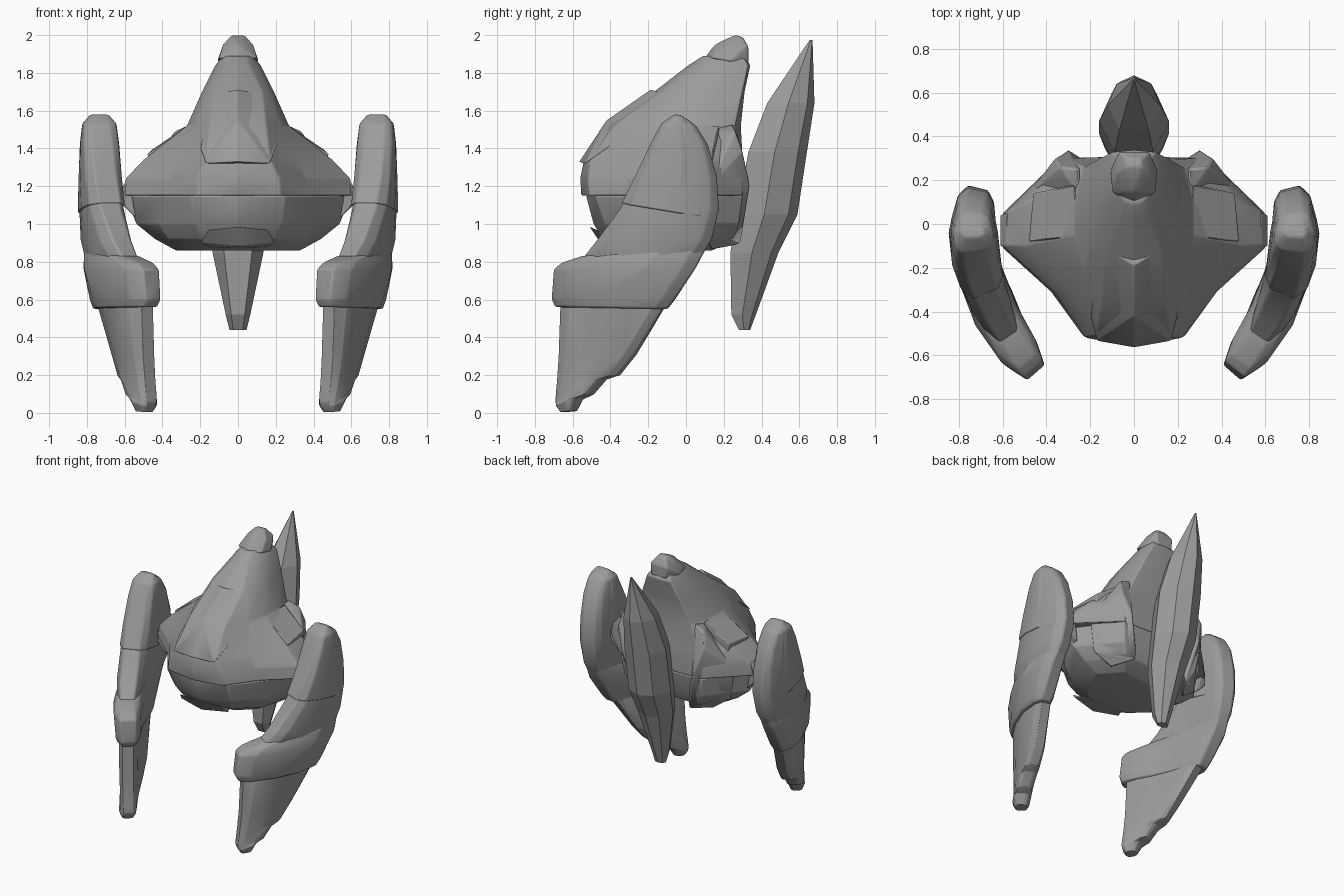
import bpy
import bmesh
import math
from mathutils import Vector

default_cube = bpy.data.objects.get("Cube")
if default_cube:
    bpy.data.objects.remove(default_cube, do_unlink=True)

grey = bpy.data.materials.new("plain grey")
grey.use_nodes = True
grey_value = (0.33, 0.33, 0.33, 1)
grey.diffuse_color = grey_value
grey.node_tree.nodes["Principled BSDF"].inputs["Base Color"].default_value = grey_value


def finish(name, bm, bevel=0.0, angle=30):
    """Turn a bmesh into a named, shaded object."""
    bmesh.ops.recalc_face_normals(bm, faces=bm.faces)
    mesh = bpy.data.meshes.new(name)
    bm.to_mesh(mesh)
    bm.free()
    mesh.materials.append(grey)
    obj = bpy.data.objects.new(name, mesh)
    bpy.context.collection.objects.link(obj)
    if bevel:
        modifier = obj.modifiers.new("soft edges", "BEVEL")
        modifier.width = bevel
        modifier.segments = 2
        modifier.angle_limit = math.radians(20)
    if angle:
        bpy.ops.object.select_all(action="DESELECT")
        obj.select_set(True)
        bpy.context.view_layer.objects.active = obj
        bpy.ops.object.shade_smooth_by_angle(angle=math.radians(angle))
    return obj


def loft(name, rings, bevel=0.0, angle=30):
    """Skin a stack of closed rings that share a point count."""
    bm = bmesh.new()
    loops = [[bm.verts.new(point) for point in ring] for ring in rings]
    for lower, upper in zip(loops, loops[1:]):
        for i in range(len(lower)):
            j = (i + 1) % len(lower)
            bm.faces.new((lower[i], lower[j], upper[j], upper[i]))
    bm.faces.new(loops[0])
    bm.faces.new(loops[-1])
    return finish(name, bm, bevel, angle)


def hull(name, points, bevel=0.0, side=1, both=False):
    """Convex plate or block, optionally symmetric about the middle."""
    bm = bmesh.new()
    for x, y, z in points:
        bm.verts.new((x * side, y, z))
        if both and x:
            bm.verts.new((-x, y, z))
    result = bmesh.ops.convex_hull(bm, input=bm.verts)
    loose = {g for g in result["geom_interior"] if isinstance(g, bmesh.types.BMVert)}
    bmesh.ops.delete(bm, geom=list(loose), context="VERTS")
    bmesh.ops.dissolve_limit(bm, angle_limit=0.03, verts=bm.verts, edges=bm.edges)
    return finish(name, bm, bevel)


def mirrored_ring(z, half):
    """Close a half outline, running front to back, across the middle."""
    right = [(-x, y, z) for x, y in reversed(half) if x > 0]
    return [(x, y, z) for x, y in half] + right


# Hood: half outlines from the wide rim to the narrow crest
hood = [
    (1.15, [(0, -.555), (.23, -.515), (.38, -.31), (.6, -.11), (.6, .05), (.34, .3), (0, .31)]),
    (1.24, [(0, -.56), (.22, -.52), (.36, -.31), (.595, -.1), (.58, .06), (.34, .3), (0, .31)]),
    (1.34, [(0, -.54), (.17, -.51), (.31, -.3), (.5, -.1), (.48, .1), (.32, .3), (0, .3)]),
    (1.52, [(0, -.42), (.15, -.38), (.23, -.2), (.27, -.05), (.27, .1), (.23, .26), (0, .29)]),
    (1.7, [(0, -.17), (.13, -.13), (.17, -.05), (.19, .05), (.19, .15), (.16, .3), (0, .31)]),
    (1.84, [(0, .01), (.06, .04), (.1, .1), (.12, .17), (.12, .25), (.1, .33), (0, .34)]),
    (1.89, [(0, .09), (.04, .1), (.07, .14), (.08, .2), (.08, .25), (.07, .3), (0, .31)]),
]
loft("hood", [mirrored_ring(z, half) for z, half in hood], 0.008)

# Jaw and belly below the rim
jaw = [
    (.86, [(0, -.3), (.17, -.28), (.28, -.18), (.33, 0), (.2, .14), (0, .12)]),
    (.92, [(0, -.44), (.2, -.38), (.37, -.24), (.44, 0), (.28, .25), (0, .23)]),
    (1.0, [(0, -.49), (.23, -.43), (.42, -.25), (.54, 0), (.32, .28), (0, .28)]),
    (1.15, [(0, -.53), (.25, -.48), (.4, -.28), (.6, -.06), (.34, .3), (0, .31)]),
]
loft("jaw", [mirrored_ring(z, half) for z, half in jaw], 0.008)

# Raised plates on the middle of the body
hull("crest_cap", [(0, .09, 1.87), (.1, .14, 1.88), (.11, .24, 1.86), (.06, .33, 1.85),
                   (.07, .33, 1.94), (.08, .23, 1.95), (.035, .26, 2), (.03, .3, 1.99),
                   (0, .15, 1.95)], 0.01, both=True)
hull("brow_plate", [(0, -.565, 1.33), (.17, -.535, 1.32), (.2, -.42, 1.4), (0, -.42, 1.55),
                    (.15, -.1, 1.69), (0, -.19, 1.71)], 0.004, both=True)
hull("mouth_plate", [(0, -.51, .985), (.16, -.475, .97), (.2, -.4, .9), (0, -.44, .88),
                     (.14, -.3, .87)], 0.006, both=True)

# Crystal: faceted spike behind the body (height, front, back, half width)
crystal_rows = [
    (.44, .28, .34, .045), (.52, .24, .37, .065), (.85, .235, .49, .135), (1.05, .27, .59, .16),
    (1.38, .33, .64, .16), (1.64, .43, .68, .12), (1.975, .655, .67, .004),
]
crystal_rings = []
for z, front, back, width in crystal_rows:
    depth = back - front
    outline = [(width * .55, front), (width, front + depth * .45),
               (width * .65, front + depth * .85), (0, back)]
    crystal_rings.append(mirrored_ring(z, outline))
loft("crystal", crystal_rings, angle=0)


def arm_ring(row, side):
    """Flat, bowed section: front y and z, back y and z, thickness, rear lean."""
    front_y, front_z, back_y, back_z, thick, lean = row
    outer, inner = [], []
    for t, swell in ((0, .55), (.12, .9), (.35, 1), (.65, 1), (.9, .8), (1, .45)):
        y = front_y + (back_y - front_y) * t
        z = front_z + (back_z - front_z) * t
        bow = y + .02
        centre = Vector((.735 - .66 * bow * bow - lean * t, y, z))
        normal = Vector((1, 1.32 * bow, 0)).normalized() * (thick * swell / 2)
        outer.append(centre + normal)
        inner.append(centre - normal)
    ring = outer + inner[::-1]
    return [(p.x * side, p.y, p.z) for p in ring]


arm_parts = {
    "upper_arm": [
        (-.08, 1.565, 0, 1.56, .1, 0), (-.12, 1.53, .05, 1.52, .17, 0),
        (-.17, 1.43, .11, 1.42, .19, 0), (-.25, 1.25, .155, 1.25, .205, 0),
        (-.33, 1.08, .165, 1.08, .21, 0), (-.45, .91, .13, .92, .2, 0),
        (-.53, .81, .08, .83, .17, 0),
    ],
    "arm_shell": [
        (-.06, 1.58, -.02, 1.575, .1, 0), (-.125, 1.53, .02, 1.53, .18, 0),
        (-.175, 1.43, .06, 1.42, .205, 0), (-.255, 1.25, .1, 1.22, .22, 0),
        (-.32, 1.11, .11, 1.03, .225, 0),
    ],
    "elbow_cuff": [
        (-.53, .83, .1, .88, .17, 0), (-.63, .795, .09, .85, .19, 0),
        (-.665, .76, .05, .77, .21, 0), (-.68, .6, -.06, .6, .19, .02),
        (-.665, .56, -.1, .55, .16, .02),
    ],
    "claw": [
        (-.64, .6, -.09, .6, .14, .03), (-.65, .3, -.27, .31, .14, .07),
        (-.66, .17, -.36, .2, .13, .06), (-.665, .12, -.43, .18, .13, .04),
        (-.67, .06, -.5, .1, .12, .02), (-.665, .035, -.56, .08, .12, 0),
        (-.65, .005, -.59, .01, .08, 0),
    ],
}

# Arms and shoulders, once for each side
for side_name, side in (("left", 1), ("right", -1)):
    for part, rows in arm_parts.items():
        loft(f"{side_name}_{part}", [arm_ring(row, side) for row in rows], 0.01, 35)
    hull(f"{side_name}_shoulder_block", [
        (.25, .12, 1.5), (.25, .25, 1.53), (.34, .26, 1.49), (.3, .34, 1.2), (.22, .29, .89),
        (.32, .13, .86), (.45, .1, .95), (.5, .12, 1.2), (.36, .3, 1.38)], 0.01, side)
    hull(f"{side_name}_shoulder_plate", [
        (.26, -.06, 1.52), (.27, .18, 1.52), (.48, -.08, 1.37), (.46, .14, 1.39),
        (.46, -.08, 1.32), (.45, .14, 1.3), (.25, .1, 1.4)], 0.006, side)
    hull(f"{side_name}_cheek_joint", [
        (.58, -.11, 1.25), (.58, .05, 1.25), (.61, -.1, 1.2), (.61, .04, 1.2), (.61, -.1, 1.1),
        (.61, .04, 1.1), (.54, -.1, 1.03), (.54, .04, 1.03)], 0.008, side)
